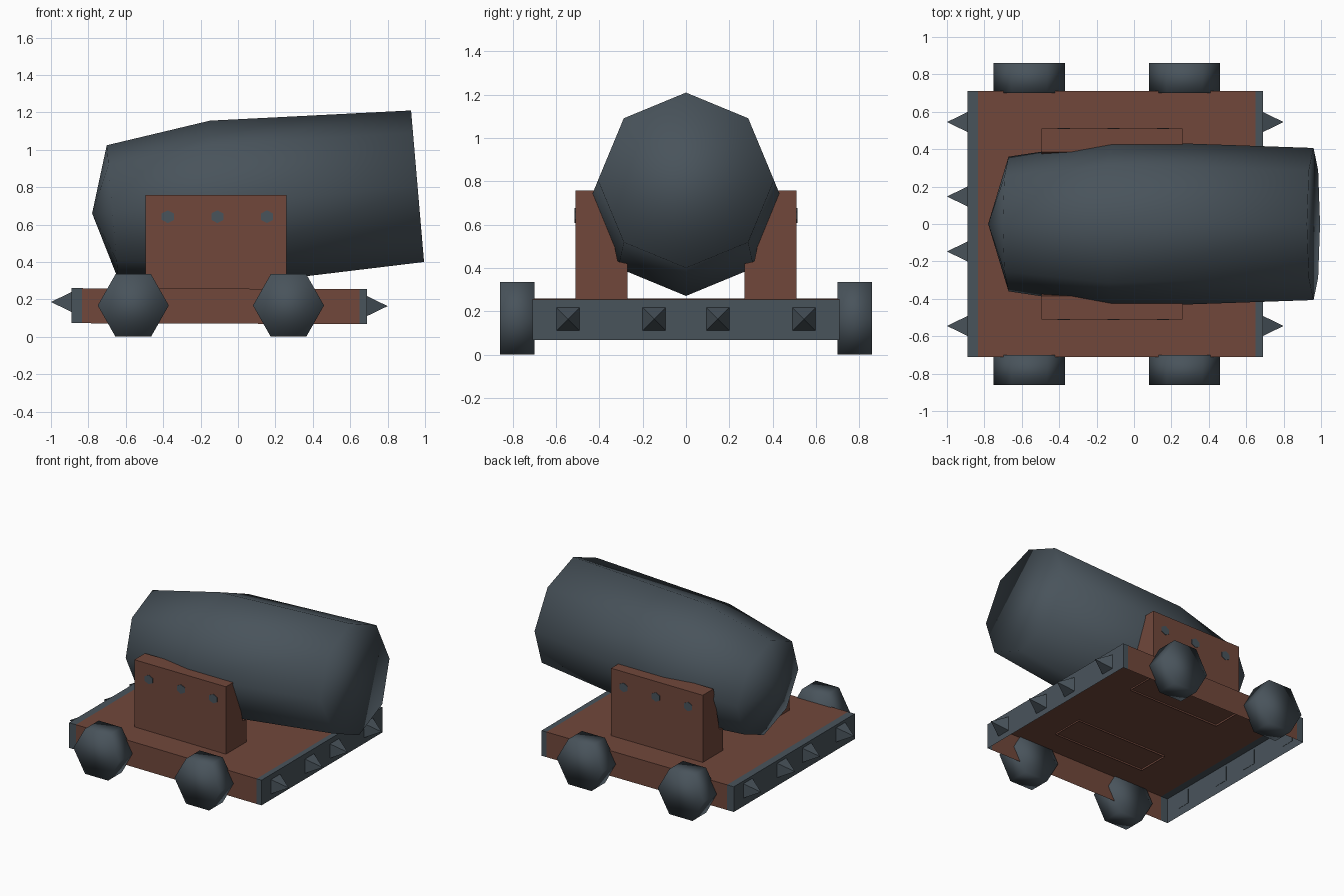
import bpy, bmesh, math
from mathutils import Matrix, Vector

if "Cube" in bpy.data.objects:
    bpy.data.objects.remove(bpy.data.objects["Cube"])


def material(name, rgb):
    m = bpy.data.materials.new(name)
    m.diffuse_color = (*rgb, 1)
    m.use_nodes = True
    m.node_tree.nodes["Principled BSDF"].inputs["Base Color"].default_value = m.diffuse_color
    return m


WOOD = material("red brown wood", (0.165, 0.064, 0.044))
METAL = material("dark grey metal", (0.066, 0.087, 0.105))


def finish(name, bm, mats, smooth=False, recalc=True):
    if recalc:
        bmesh.ops.recalc_face_normals(bm, faces=bm.faces)
    me = bpy.data.meshes.new(name)
    bm.to_mesh(me)
    bm.free()
    for m in mats:
        me.materials.append(m)
    for p in me.polygons:
        p.use_smooth = smooth
    ob = bpy.data.objects.new(name, me)
    bpy.context.collection.objects.link(ob)
    return ob


def bridge(bm, a, b, closed=True):
    n = len(a)
    return [bm.faces.new((a[i], a[(i + 1) % n], b[(i + 1) % n], b[i]))
            for i in range(n if closed else n - 1)]


# Deck: hollow box open underneath, with metal bands at both ends
bm = bmesh.new()
rings = []
for x in (-0.89, -0.835, 0.65, 0.69):
    dz = -0.003 * x
    rings.append([bm.verts.new((x, y, z + dz)) for y, z in
                  ((-0.71, 0.07), (-0.71, 0.257), (0.71, 0.257), (0.71, 0.07))])
for i in range(3):
    for f in bridge(bm, rings[i], rings[i + 1], closed=False):
        f.material_index = 0 if i == 1 else 1
for r in (rings[0], rings[-1]):
    bm.faces.new(r).material_index = 1
# an open shell: orient every face away from the middle of the box
for f in bm.faces:
    f.normal_update()
    if f.normal.dot(f.calc_center_median() - Vector((-0.1, 0, 0.16))) < 0:
        f.normal_flip()
finish("deck", bm, [WOOD, METAL], recalc=False)

# Spikes along both ends
for side, x, z in ((-1, -0.89, 0.186), (1, 0.69, 0.164)):
    for k, y in enumerate((-0.545, -0.147, 0.147, 0.545)):
        bm = bmesh.new()
        place = (Matrix.Translation((x + side * 0.053, y, z))
                 @ Matrix.Rotation(side * math.pi / 2, 4, 'Y')
                 @ Matrix.Rotation(math.pi / 4, 4, 'Z'))
        bmesh.ops.create_cone(bm, cap_ends=True, segments=4, radius1=0.078,
                              radius2=0, depth=0.114, matrix=place)
        finish(f"spike_{'rear' if side < 0 else 'front'}_{k}", bm, [METAL])

# Hexagonal wheels
for x in (-0.56, 0.27):
    for s in (-1, 1):
        bm = bmesh.new()
        ends = []
        for y in (0.70, 0.86):
            ends.append([bm.verts.new((x + 0.19 * math.cos(a * math.pi / 3), s * y,
                                       0.1675 + 0.193 * math.sin(a * math.pi / 3)))
                         for a in range(6)])
        bridge(bm, *ends)
        for e in ends:
            bm.faces.new(e)
        finish("wheel", bm, [METAL], smooth=True)

# Side brackets cradling the barrel, each with three flush bolts
PROFILE = ((0.27, 0.245), (0.27, 0.42), (0.315, 0.43), (0.385, 0.757),
           (0.51, 0.757), (0.51, 0.245))
for s in (-1, 1):
    bm = bmesh.new()
    ends = [[bm.verts.new((x, s * y, z)) for y, z in PROFILE] for x in (-0.495, 0.258)]
    bridge(bm, *ends, closed=False)
    for e in ends:
        bm.faces.new(e)
    finish("bracket", bm, [WOOD])
    for x in (-0.375, -0.11, 0.155):
        bm = bmesh.new()
        place = (Matrix.Translation((x, s * 0.511, 0.642))
                 @ Matrix.Rotation(math.pi / 2, 4, 'X')
                 @ Matrix.Diagonal((1, 0.9, 1, 1)))
        bmesh.ops.create_cone(bm, cap_ends=True, segments=6, radius1=0.038,
                              radius2=0.038, depth=0.006, matrix=place)
        finish("bolt", bm, [METAL])

# Eight-sided barrel, tilted up, with a pointed breech and closed muzzle
bm = bmesh.new()
rings = [[bm.verts.new((d, r * math.sin(a * math.pi / 4), r * math.cos(a * math.pi / 4)))
          for a in range(8)]
         for d, r in ((-1.637, 0.36), (-1.076, 0.444), (0.0, 0.4065))]
for a, b in zip(rings, rings[1:]):
    bridge(bm, a, b)
tip = bm.verts.new((-1.746, 0, 0.004))
for i in range(8):
    bm.faces.new((rings[0][i], rings[0][(i + 1) % 8], tip))
bm.faces.new(rings[-1])
bm.transform(Matrix.Translation((0.96, 0, 0.805)) @ Matrix.Rotation(-0.0855, 4, 'Y'))
finish("barrel", bm, [METAL], smooth=True)
